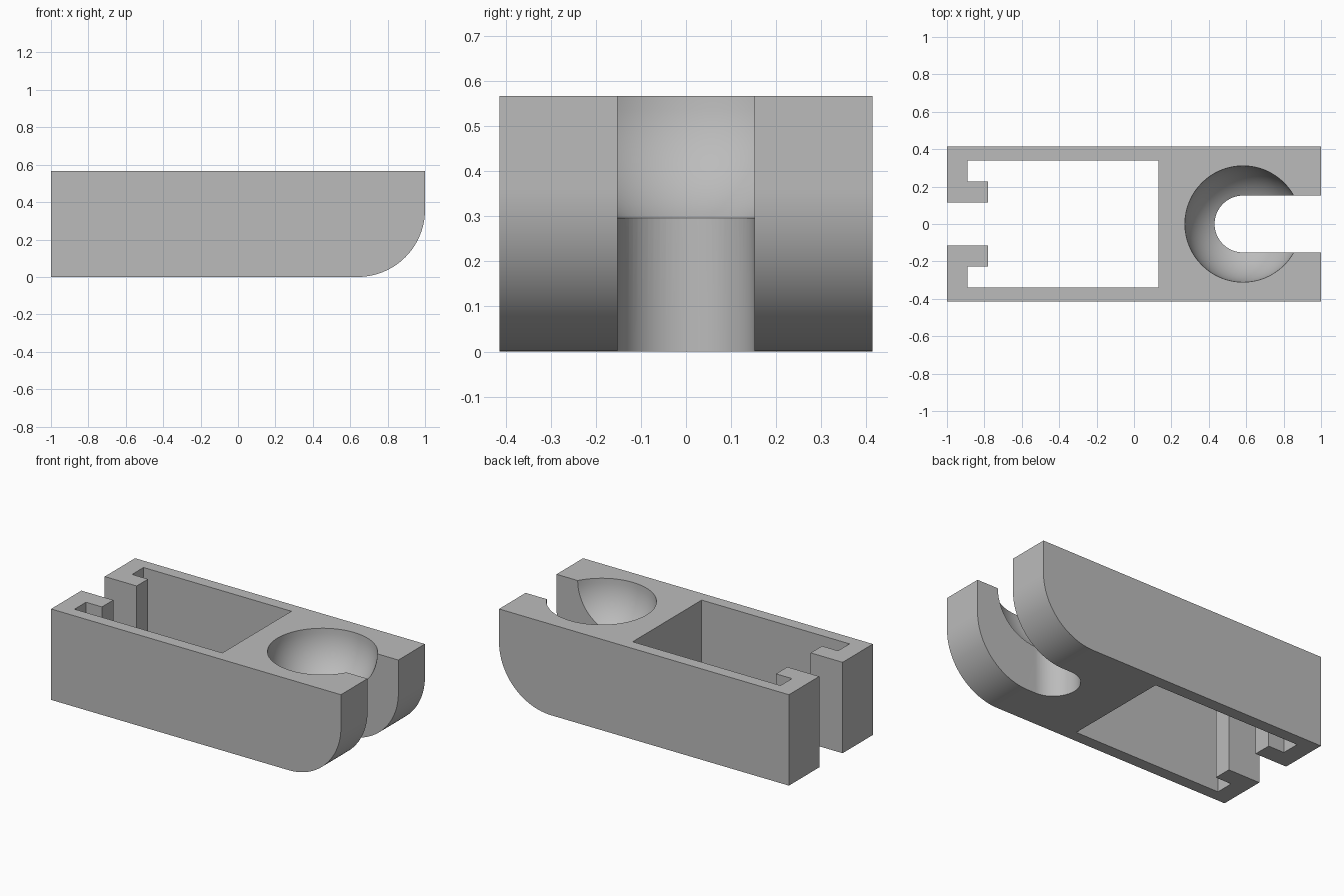
import bpy
import bmesh
from math import sin, cos, pi, radians
from mathutils import Vector

cube = bpy.data.objects.get("Cube")
if cube:
    bpy.data.objects.remove(cube, do_unlink=True)

HALF_WIDTH, HEIGHT = 0.414, 0.567
NOSE_RADIUS = 0.36
CUP_X, CUP_RADIUS, SLOT_RADIUS = 0.583, 0.311, 0.152

grey = bpy.data.materials.new("plain grey")
grey.use_nodes = True
grey.diffuse_color = (0.5, 0.5, 0.5, 1)
grey.node_tree.nodes["Principled BSDF"].inputs["Base Color"].default_value = (0.5, 0.5, 0.5, 1)


def arc(cx, cy, r, start, end, steps):
    angles = [radians(start + (end - start) * i / steps) for i in range(steps + 1)]
    return [(cx + r * cos(a), cy + r * sin(a)) for a in angles]


def finish(name, bm):
    bmesh.ops.recalc_face_normals(bm, faces=bm.faces)
    mesh = bpy.data.meshes.new(name)
    bm.to_mesh(mesh)
    bm.free()
    mesh.materials.append(grey)
    obj = bpy.data.objects.new(name, mesh)
    bpy.context.collection.objects.link(obj)
    return obj


def prism(name, points, place, sweep):
    """Extrude a flat outline along a vector."""
    bm = bmesh.new()
    face = bm.faces.new([bm.verts.new(place(a, b)) for a, b in points])
    side = bmesh.ops.extrude_face_region(bm, geom=[face])["geom"]
    verts = [v for v in side if isinstance(v, bmesh.types.BMVert)]
    bmesh.ops.translate(bm, verts=verts, vec=Vector(sweep))
    return finish(name, bm)


def upright_cutter(name, points):
    return prism(name, points, lambda x, y: (x, y, -0.1), (0, 0, HEIGHT + 0.2))


# Block with a rounded lower nose
profile = [(-1, HEIGHT), (-1, 0)]
profile += arc(1 - NOSE_RADIUS, NOSE_RADIUS, NOSE_RADIUS, -90, 0, 32) + [(1, HEIGHT)]
body = prism("body", profile, lambda x, z: (x, -HALF_WIDTH, z), (0, 2 * HALF_WIDTH, 0))

# Through pocket with a hooked opening at the tail
half = [(-1.1, 0.115), (-0.78, 0.115), (-0.78, 0.227), (-0.89, 0.227),
        (-0.89, 0.34), (0.13, 0.34)]
pocket = upright_cutter("pocket_cutter", half + [(x, -y) for x, y in reversed(half)])

# Round-ended slot through the nose
slot_outline = arc(CUP_X, 0, SLOT_RADIUS, 90, 270, 32)
slot = upright_cutter("slot_cutter", slot_outline + [(1.1, -SLOT_RADIUS), (1.1, SLOT_RADIUS)])

# Hemispherical cup in the top
bm = bmesh.new()
bmesh.ops.create_uvsphere(bm, u_segments=64, v_segments=32, radius=CUP_RADIUS)
bmesh.ops.translate(bm, verts=bm.verts, vec=(CUP_X, 0, HEIGHT))
cup = finish("cup_cutter", bm)

bpy.ops.object.select_all(action='DESELECT')
body.select_set(True)
bpy.context.view_layer.objects.active = body
for cutter in (pocket, slot, cup):
    cutter.hide_render = True
    cut = body.modifiers.new(cutter.name, 'BOOLEAN')
    cut.operation = 'DIFFERENCE'
    cut.solver = 'EXACT'
    cut.object = cutter
    bpy.ops.object.modifier_apply(modifier=cut.name)
    bpy.data.objects.remove(cutter, do_unlink=True)

bpy.ops.object.shade_smooth_by_angle(angle=radians(30))
